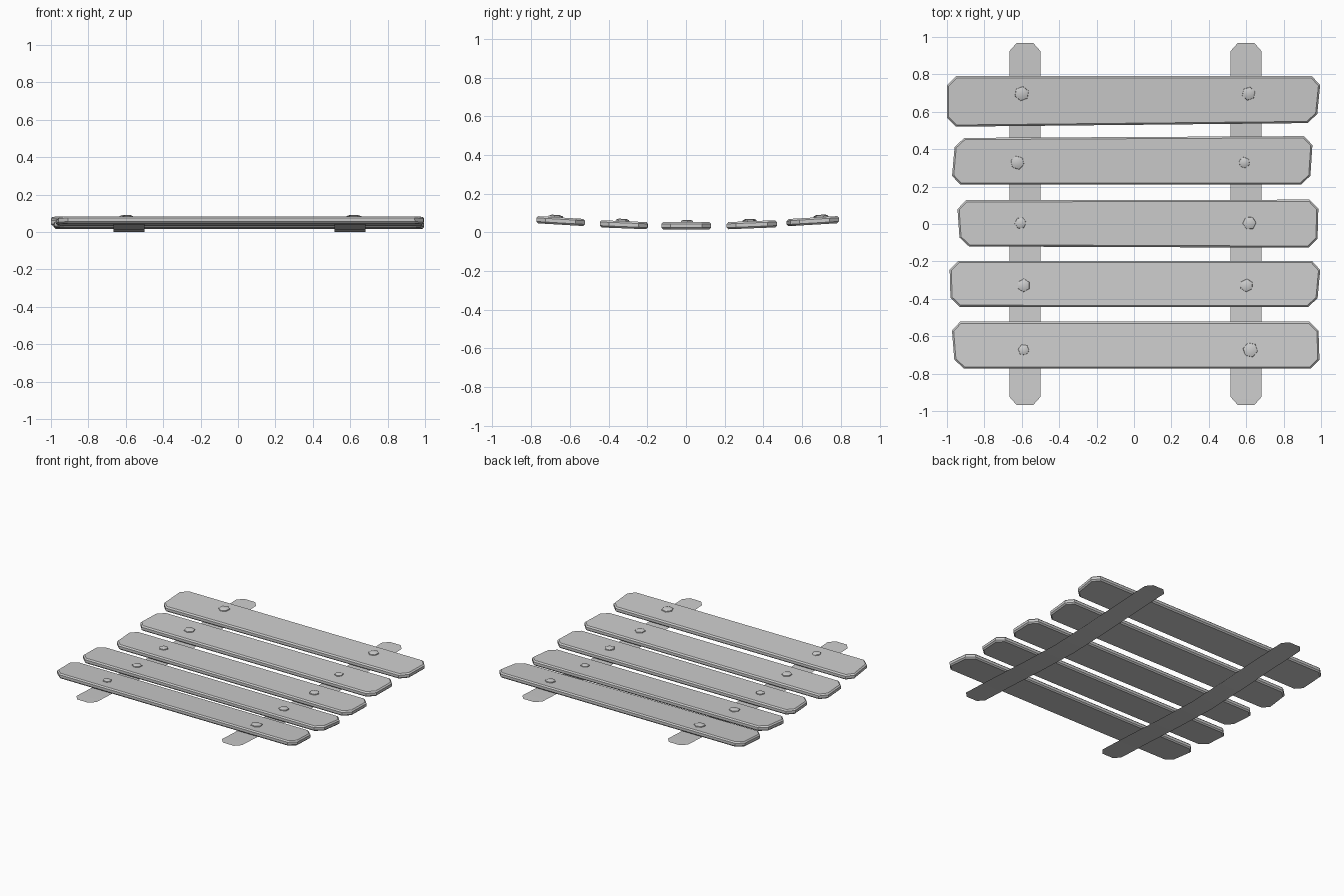
import bpy, bmesh, math
from mathutils import Vector

if "Cube" in bpy.data.objects:
    bpy.data.objects.remove(bpy.data.objects["Cube"])


def finish(name, bm, smooth=None):
    bmesh.ops.recalc_face_normals(bm, faces=bm.faces)
    me = bpy.data.meshes.new(name)
    bm.to_mesh(me)
    bm.free()
    ob = bpy.data.objects.new(name, me)
    bpy.context.collection.objects.link(ob)
    if smooth:
        bpy.ops.object.select_all(action='DESELECT')
        ob.select_set(True)
        bpy.context.view_layer.objects.active = ob
        bpy.ops.object.shade_smooth_by_angle(angle=math.radians(smooth))
    return ob


def cut_corners(corners, c):
    # replace every corner with two points a distance c along its edges
    pts = [Vector(p) for p in corners]
    out = []
    for i, p in enumerate(pts):
        for q in (pts[i - 1], pts[(i + 1) % len(pts)]):
            out.append(p + (q - p).normalized() * c)
    return out


# Planks: corners (TL, BL, BR, TR), centre height, tilt, bolts (x, y, radius)
THICK = 0.037
PLANKS = [
    ([(-1, .79), (-1, .52), (.975, .54), (1, .79)], .058, .06,
     [(-.6, .697, .040), (.613, .697, .037)]),
    ([(-.955, .46), (-.977, .21), (.94, .21), (.957, .47)], .039, .04,
     [(-.623, .328, .038), (.59, .328, .031)]),
    ([(-.947, .127), (-.93, -.12), (.98, -.127), (.987, .13)], .034, 0,
     [(-.607, .005, .032), (.617, .005, .037)]),
    ([(-.987, -.197), (-.98, -.443), (.977, -.445), (1, -.198)], .039, -.04,
     [(-.59, -.328, .036), (.602, -.328, .036)]),
    ([(-.977, -.522), (-.957, -.773), (.993, -.773), (.985, -.522)], .058, -.06,
     [(-.59, -.673, .031), (.622, -.673, .041)]),
]

for n, (corners, zc, tilt, bolts) in enumerate(PLANKS, 1):
    yc = sum(p[1] for p in corners) / 4
    bm = bmesh.new()
    base = [bm.verts.new((p.x, p.y, zc - THICK / 2 + tilt * (p.y - yc)))
            for p in cut_corners(corners, .048)]
    face = bm.faces.new(base)
    ext = bmesh.ops.extrude_face_region(bm, geom=[face])
    bmesh.ops.translate(bm, vec=(0, 0, THICK),
                        verts=[v for v in ext['geom'] if isinstance(v, bmesh.types.BMVert)])
    rims = [e for e in bm.edges
            if abs(e.verts[0].co.z - e.verts[1].co.z) < THICK * .8]
    bmesh.ops.bevel(bm, geom=rims, offset=.009, segments=1, affect='EDGES')
    finish(f"plank_{n}", bm)

    # Low domed hexagonal bolts sitting on the plank
    for k, (x, y, r) in enumerate(bolts, 1):
        bm = bmesh.new()
        top = zc + THICK / 2 + tilt * (y - yc)
        rings = []
        for rad, z in ((r, -.003), (r * .95, .006), (r * .55, .012)):
            ring = []
            for i in range(6):
                a = math.tau * i / 6 + n * .4 + k
                dx, dy = rad * math.cos(a), rad * math.sin(a)
                ring.append(bm.verts.new((x + dx, y + dy, top + z + tilt * dy)))
            rings.append(ring)
        for lo, hi in zip(rings, rings[1:]):
            for i in range(6):
                j = (i + 1) % 6
                bm.faces.new((lo[i], lo[j], hi[j], hi[i]))
        bm.faces.new(rings[0][::-1])
        bm.faces.new(rings[-1])
        finish(f"bolt_{n}_{k}", bm, 50)

# Sagging straps under the planks: thin sheets with clipped ends
HALF = [(.33, .012, .082), (.65, .030, .082), (.86, .039, .082),
        (.925, .042, .082), (.967, .043, .045)]
PROFILE = [(-y, z, w) for y, z, w in reversed(HALF)] + [(0, 0, .082)] + HALF
for name, xc in (("strap_left", -.583), ("strap_right", .599)):
    bm = bmesh.new()
    rows = [(bm.verts.new((xc - w, y, z)), bm.verts.new((xc + w, y, z)))
            for y, z, w in PROFILE]
    for a, b in zip(rows, rows[1:]):
        bm.faces.new((a[0], a[1], b[1], b[0]))
    finish(name, bm, 30)
